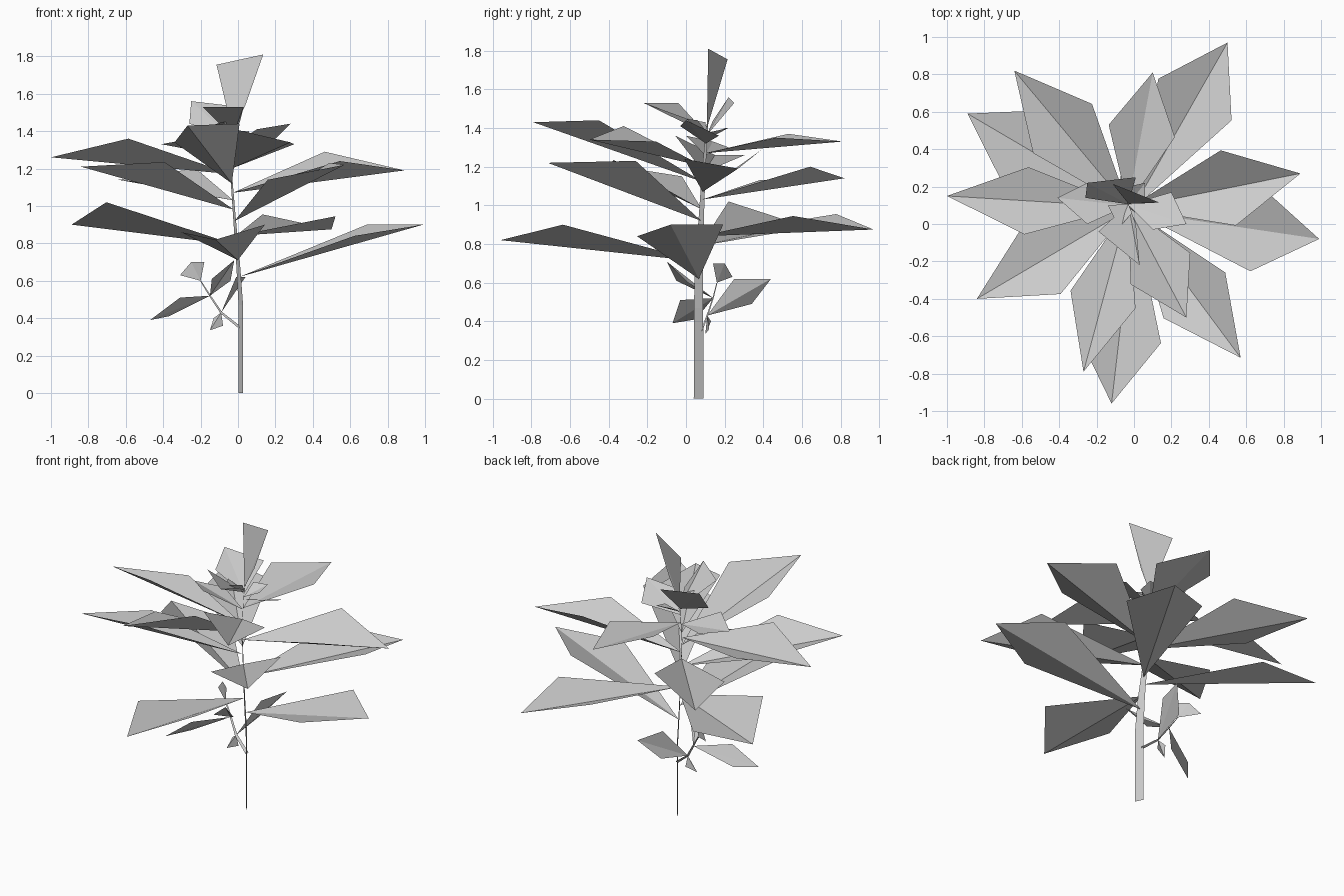
import bpy
from mathutils import Vector as V


def mesh(name, verts, faces):
    me = bpy.data.meshes.new(name)
    me.from_pydata([tuple(v) for v in verts], [], faces)
    ob = bpy.data.objects.new(name, me)
    bpy.context.collection.objects.link(ob)
    return ob


def leaf(name, base, tip, left, right):
    # Kite leaf folded along its midrib
    return mesh(name, [base, right, tip, left], [(0, 1, 2), (0, 2, 3)])


def ribbon(name, path, widths, across):
    # Flat tapering strip along a path
    verts, faces = [], []
    for p, w in zip(path, widths):
        verts += [V(p) - V(across) * w / 2, V(p) + V(across) * w / 2]
    for i in range(len(path) - 1):
        a = 2 * i
        faces.append((a, a + 1, a + 3, a + 2))
    return mesh(name, verts, faces)


# Main stem
STEM = [(0.015, 0.065, 0), (0.015, 0.065, 0.47), (0.0, 0.067, 0.70),
        (-0.02, 0.08, 0.95), (-0.035, 0.09, 1.15), (-0.03, 0.11, 1.42)]
ribbon("stem", STEM, [0.056, 0.054, 0.045, 0.03, 0.022, 0.01], (-0.45, 0.89, 0))


def on_stem(z):
    for a, b in zip(STEM, STEM[1:]):
        if z <= b[2]:
            return V(a).lerp(V(b), (z - a[2]) / (b[2] - a[2]))
    return V(STEM[-1])


def whorl(name, along, width, rows):
    # Each row: base height, tip, left and right shoulder heights
    for i, (zb, x, y, z, zl, zr) in enumerate(rows):
        base, tip = on_stem(zb), V((x, y, z))
        side = V((base.y - y, x - base.x, 0)).normalized() * width / 2
        mid = base.lerp(tip, along)
        left, right = mid + side, mid - side
        left.z, right.z = zl, zr
        leaf(f"{name}_{i + 1}", base, tip, left, right)


# Three tiers of large leaves
whorl("lower_leaf", 0.66, 0.45, [
    (0.62, 0.99, -0.08, 0.90, 0.90, 0.84),
    (0.71, -0.12, -0.96, 0.82, 0.90, 0.86),
    (0.79, -0.89, 0.59, 0.90, 1.02, 0.88),
    (0.84, 0.50, 0.97, 0.875, 0.955, 0.945)])
whorl("middle_leaf", 0.58, 0.41, [
    (0.92, 0.57, -0.715, 1.22, 1.23, 1.14),
    (0.98, -0.84, -0.40, 1.21, 1.235, 1.15),
    (1.03, -0.64, 0.82, 1.14, 1.13, 1.20),
    (1.07, 0.89, 0.27, 1.19, 1.29, 1.24)])
whorl("upper_leaf", 0.56, 0.36, [
    (1.12, -0.27, -0.79, 1.43, 1.44, 1.34),
    (1.17, -1.0, 0.15, 1.26, 1.36, 1.26),
    (1.20, 0.28, -0.50, 1.34, 1.33, 1.41),
    (1.27, 0.10, 0.81, 1.33, 1.37, 1.35)])

# Young leaves at the crown: base height, tip, left, right
CROWN = [
    (1.40, (0.135, 0.115, 1.81), (-0.115, 0.215, 1.755), (0.04, 0.11, 1.54)),
    (1.36, (-0.25, 0.22, 1.56), (-0.26, 0.14, 1.44), (0.01, 0.25, 1.53)),
    (1.37, (0.03, -0.22, 1.53), (0.01, 0.0, 1.45), (-0.19, -0.04, 1.53)),
    (1.32, (0.28, 0.0, 1.44), (0.20, 0.17, 1.36), (0.10, -0.03, 1.41)),
    (1.26, (-0.41, 0.14, 1.33), (-0.25, 0.0, 1.36), (-0.25, 0.22, 1.30)),
    (1.38, (-0.08, -0.02, 1.45), (-0.01, 0.06, 1.44), (-0.14, 0.10, 1.43)),
    (1.34, (0.06, 0.22, 1.40), (-0.03, 0.20, 1.40), (0.06, 0.13, 1.38)),
]
for i, (zb, tip, left, right) in enumerate(CROWN):
    leaf(f"crown_leaf_{i + 1}", on_stem(zb), tip, left, right)

# Low side branch with its leaves
BRANCH = [(0.01, 0.08, 0.35), (-0.09, 0.11, 0.43), (-0.15, 0.14, 0.52), (-0.20, 0.16, 0.60)]
ribbon("side_branch", BRANCH, [0.02, 0.016, 0.012, 0.008], (0.5, 0.7, 0.5))
SPRIG = [
    (2, (-0.47, -0.07, 0.39), (-0.37, 0.05, 0.41), (-0.31, -0.03, 0.51)),
    (1, (0.04, 0.44, 0.62), (-0.06, 0.34, 0.49), (-0.01, 0.25, 0.62)),
    (3, (-0.25, 0.20, 0.70), (-0.31, 0.24, 0.63), (-0.18, 0.14, 0.70)),
    (2, (-0.02, -0.10, 0.71), (-0.14, -0.05, 0.61), (-0.04, 0.01, 0.60)),
    (1, (-0.15, 0.10, 0.335), (-0.13, 0.13, 0.40), (-0.08, 0.12, 0.36)),
]
for i, (k, tip, left, right) in enumerate(SPRIG):
    leaf(f"branch_leaf_{i + 1}", BRANCH[k], tip, left, right)
